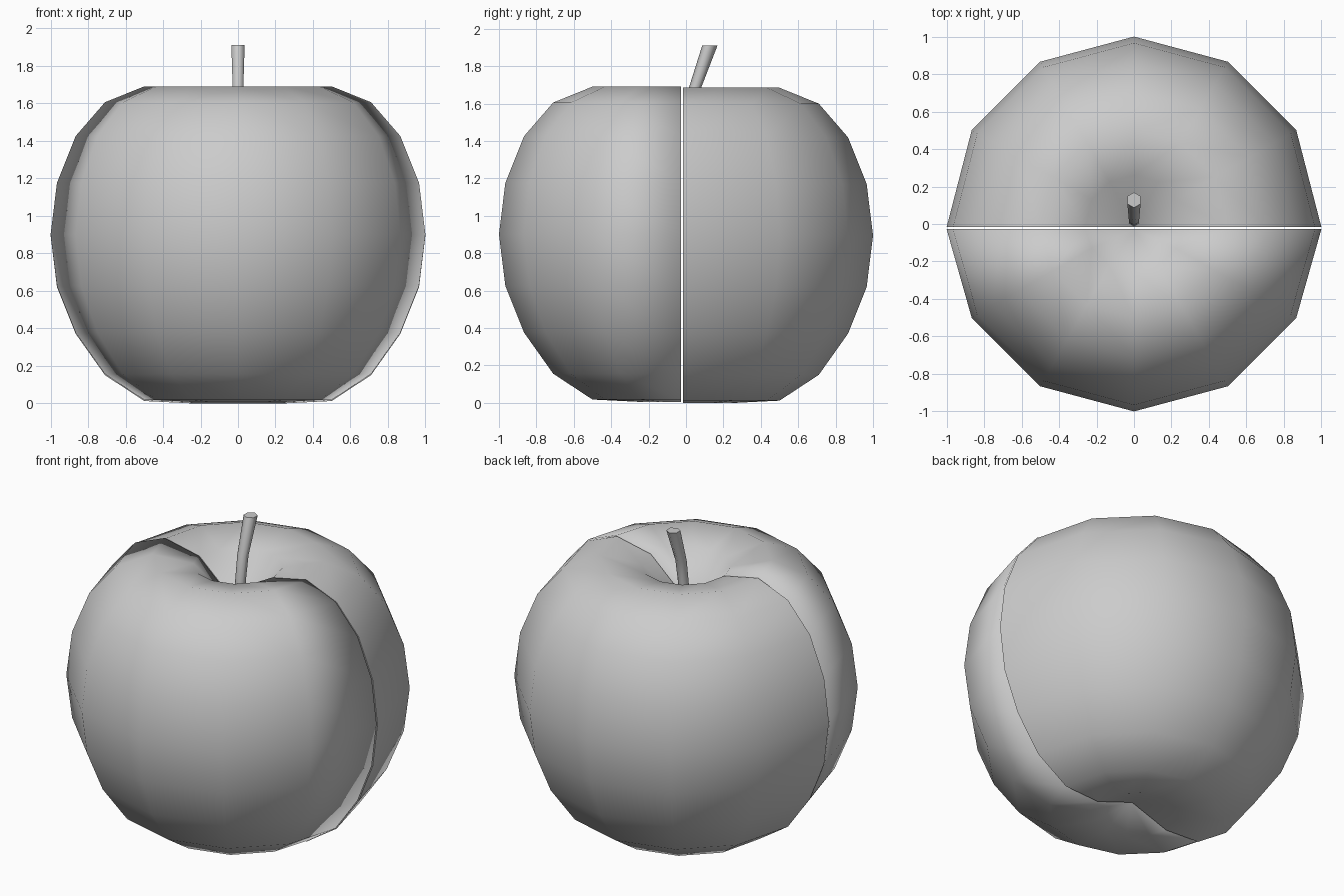
import bpy, bmesh, math
from mathutils import Vector

if "Cube" in bpy.data.objects:
    bpy.data.objects.remove(bpy.data.objects["Cube"])

# Apple outline (radius, height) between the bottom and top poles
PROFILE = [(0.26, 0.0), (0.50, 0.012), (0.71, 0.15), (0.866, 0.37), (0.966, 0.62),
           (1.0, 0.895), (0.966, 1.17), (0.866, 1.42), (0.71, 1.60), (0.50, 1.685), (0.26, 1.635)]
BOTTOM, TOP = 0.09, 1.40
SEGMENTS = 6


def finish(bm, name):
    bmesh.ops.recalc_face_normals(bm, faces=bm.faces)
    mesh = bpy.data.meshes.new(name)
    bm.to_mesh(mesh)
    bm.free()
    mesh.shade_smooth()
    ob = bpy.data.objects.new(name, mesh)
    bpy.context.collection.objects.link(ob)
    return ob


def apple_half(name, side, seam_y, dz):
    """Half revolve closed by a flat cut face on the seam."""
    bm = bmesh.new()
    low = bm.verts.new((0, seam_y, BOTTOM + dz))
    high = bm.verts.new((0, seam_y, TOP + dz))
    columns = []
    for i in range(SEGMENTS + 1):
        a = math.pi * i / SEGMENTS
        on_seam = i in (0, SEGMENTS)
        columns.append([bm.verts.new((r * math.cos(a),
                                      seam_y if on_seam else side * r * math.sin(a),
                                      z + dz)) for r, z in PROFILE])
    for a, b in zip(columns, columns[1:]):
        bm.faces.new((low, a[0], b[0]))
        bm.faces.new((high, a[-1], b[-1]))
        for k in range(len(a) - 1):
            bm.faces.new((a[k], a[k + 1], b[k + 1], b[k]))
    # cut face
    bm.faces.new([low] + columns[0] + [high] + columns[-1][::-1])
    return finish(bm, name)


def sharpen(ob, angle):
    bpy.ops.object.select_all(action='DESELECT')
    ob.select_set(True)
    bpy.context.view_layer.objects.active = ob
    bpy.ops.object.shade_smooth_by_angle(angle=math.radians(angle))


back = apple_half("back_half", 1, -0.017, 0.0)
front = apple_half("front_half", -1, -0.027, 0.006)
sharpen(back, 50)

# Stem: tapered tube leaning back, with a level tip
bm = bmesh.new()
rings = []
for y, z, r in [(0.018, 1.36, 0.032), (0.025, 1.53, 0.031), (0.05, 1.69, 0.033), (0.128, 1.912, 0.041)]:
    rings.append([bm.verts.new((r * math.cos(t), y + r * math.sin(t), z))
                  for t in (math.tau * (k + 0.5) / 6 for k in range(6))])
for a, b in zip(rings, rings[1:]):
    for k in range(6):
        n = (k + 1) % 6
        bm.faces.new((a[k], a[n], b[n], b[k]))
bm.faces.new(rings[0])
bm.faces.new(rings[-1])
sharpen(finish(bm, "stem"), 62)
